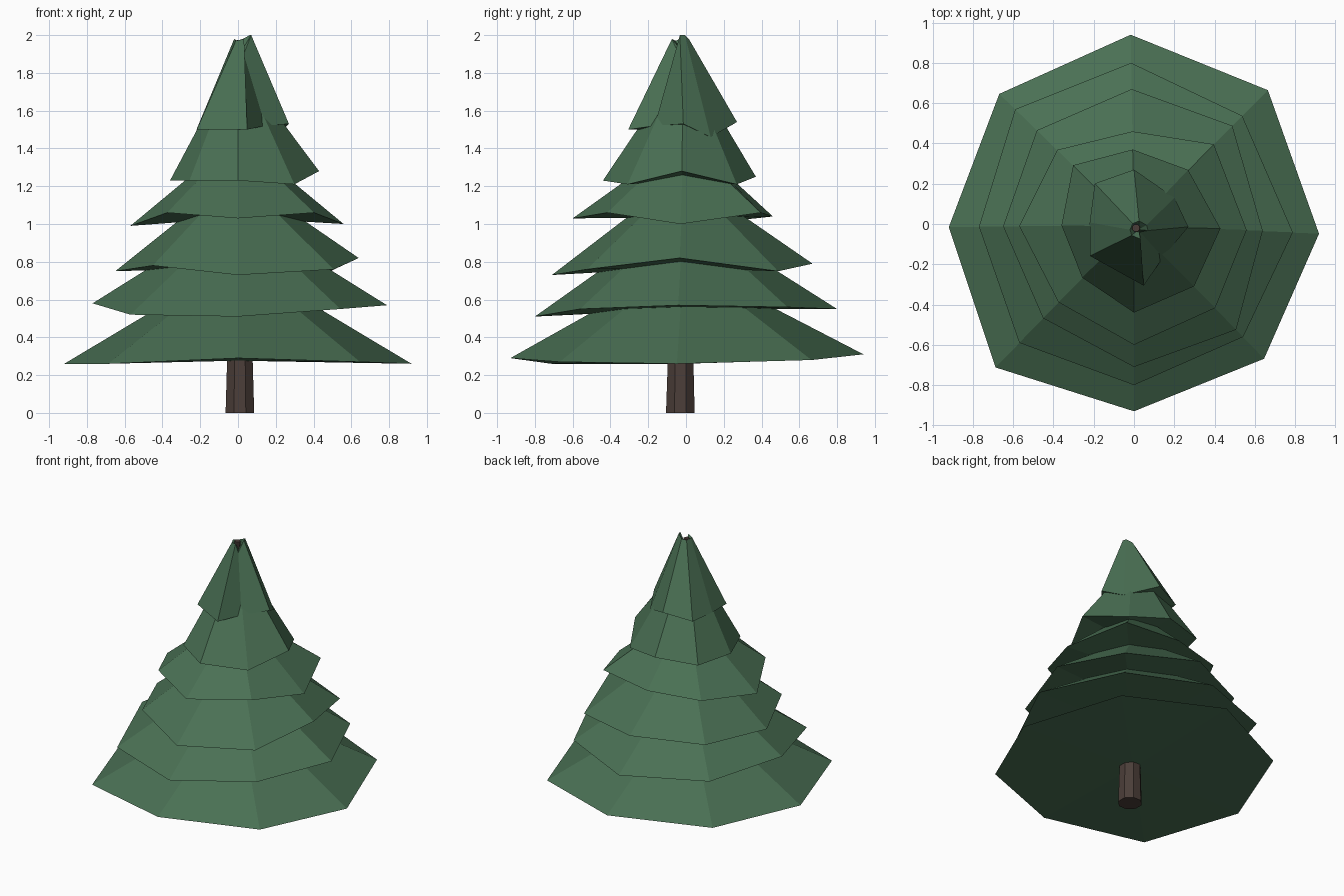
import bpy
import bmesh
from math import cos, sin, radians
from mathutils import Vector

default_cube = bpy.data.objects.get("Cube")
if default_cube:
    bpy.data.objects.remove(default_cube, do_unlink=True)


def make_material(name, colour):
    material = bpy.data.materials.new(name)
    material.use_nodes = True
    material.diffuse_color = (*colour, 1)
    shader = material.node_tree.nodes["Principled BSDF"]
    shader.inputs["Base Color"].default_value = (*colour, 1)
    shader.inputs["Roughness"].default_value = 0.9
    return material


needle_green = make_material("needle green", (0.068, 0.162, 0.088))
bark_brown = make_material("bark brown", (0.07, 0.048, 0.04))


def make_object(name, bm, material):
    bmesh.ops.recalc_face_normals(bm, faces=bm.faces)
    mesh = bpy.data.meshes.new(name)
    bm.to_mesh(mesh)
    bm.free()
    mesh.materials.append(material)
    obj = bpy.data.objects.new(name, mesh)
    bpy.context.collection.objects.link(obj)
    return obj


def add_ring(bm, bearings, radii, heights, centre=(0, 0)):
    """One loop of corners, each with its own radius and height."""
    return [
        bm.verts.new((centre[0] + r * cos(radians(a)), centre[1] + r * sin(radians(a)), z))
        for a, r, z in zip(bearings, radii, heights)
    ]


def bridge(bm, lower, upper):
    """Join two loops with a band of flat faces."""
    count = len(lower)
    for i in range(count):
        j = (i + 1) % count
        bm.faces.new((lower[i], lower[j], upper[j], upper[i]))


def fan(bm, ring, drop=0.0):
    """Close a loop with triangles around its mean point."""
    middle = sum((v.co for v in ring), Vector()) / len(ring)
    hub = bm.verts.new(middle - Vector((0, 0, drop)))
    for i, vert in enumerate(ring):
        bm.faces.new((vert, ring[(i + 1) % len(ring)], hub))


def make_tier(name, bearings, radii, level, lifts, top, top_radius, centre):
    """A drooping skirt of branches; lifts are hundredths above the level."""
    bm = bmesh.new()
    heights = [level + lift / 100 for lift in lifts]
    rim = add_ring(bm, bearings, radii, heights)
    count = len(bearings)
    crown = add_ring(bm, bearings, [top_radius] * count, [top] * count, centre)
    bridge(bm, rim, crown)
    fan(bm, rim)
    return bm, crown


# Corners run anticlockwise from the left side (+x) round the back
bearings = (-3, 45, 91, 136, 181, 226, 270, 314)
tiers = [
    # radii, level, lifts, top height
    ((.92, .94, .94, .93, .92, .99, .93, .93), .26, (0, 2, 5, 2, 0, 0, 3, 1), .75),
    ((.79, .76, .80, .82, .77, .82, .80, .78), .51, (6, 5, 4, 6, 7, 1, 0, 4), 1.0),
    ((.64, .69, .67, .67, .65, .65, .71, .73), .73, (9, 2, 6, 4, 2, 5, 0, 3), 1.19),
    ((.56, .56, .46, .53, .57, .54, .60, .58), .99, (1, 7, 5, 4, 0, 7, 4, 7), 1.38),
    ((.43, .38, .37, .42, .36, .37, .44, .43), 1.21, (7, 0, 4, 3, 2, 2, 2, 0), 1.72),
]

# Branch skirts
for number, (radii, level, lifts, top) in enumerate(tiers, 1):
    skirt, _ = make_tier("skirt", bearings, radii, level, lifts, top, 0.1, (0, -0.01))
    make_object(f"branch_tier_{number}", skirt, needle_green)

# Treetop with a dented front and a ragged, sunken tip
tip_bearings = (-3, 33, 90, 134, 178, 216, 279, 311)
tip_radii = (.27, .24, .27, .28, .22, .27, .31, .22)
tip, crown = make_tier("tip", tip_bearings, tip_radii, 1.46,
                       (7, 0, 8, 4, 4, 4, 4, 6), 1.98, 0.045, (0.025, -0.03))
for i, vert in enumerate(crown):
    vert.co.z += 0.02 if i < 2 else -0.01 * (i % 2)
crown[-1].co = (0.03, -0.04, 1.9)
fan(tip, crown, 0.05)
make_object("treetop", tip, needle_green)

# Tapered trunk running up through the tree
trunk = bmesh.new()
sides = [22.5 + 45 * i for i in range(8)]
foot = add_ring(trunk, sides, [0.082] * 8, [0] * 8, (0.01, -0.03))
peak = add_ring(trunk, sides, [0.02] * 8, [1.975] * 8, (0.01, -0.02))
bridge(trunk, foot, peak)
trunk.faces.new(foot)
trunk.faces.new(peak)
make_object("trunk", trunk, bark_brown)
